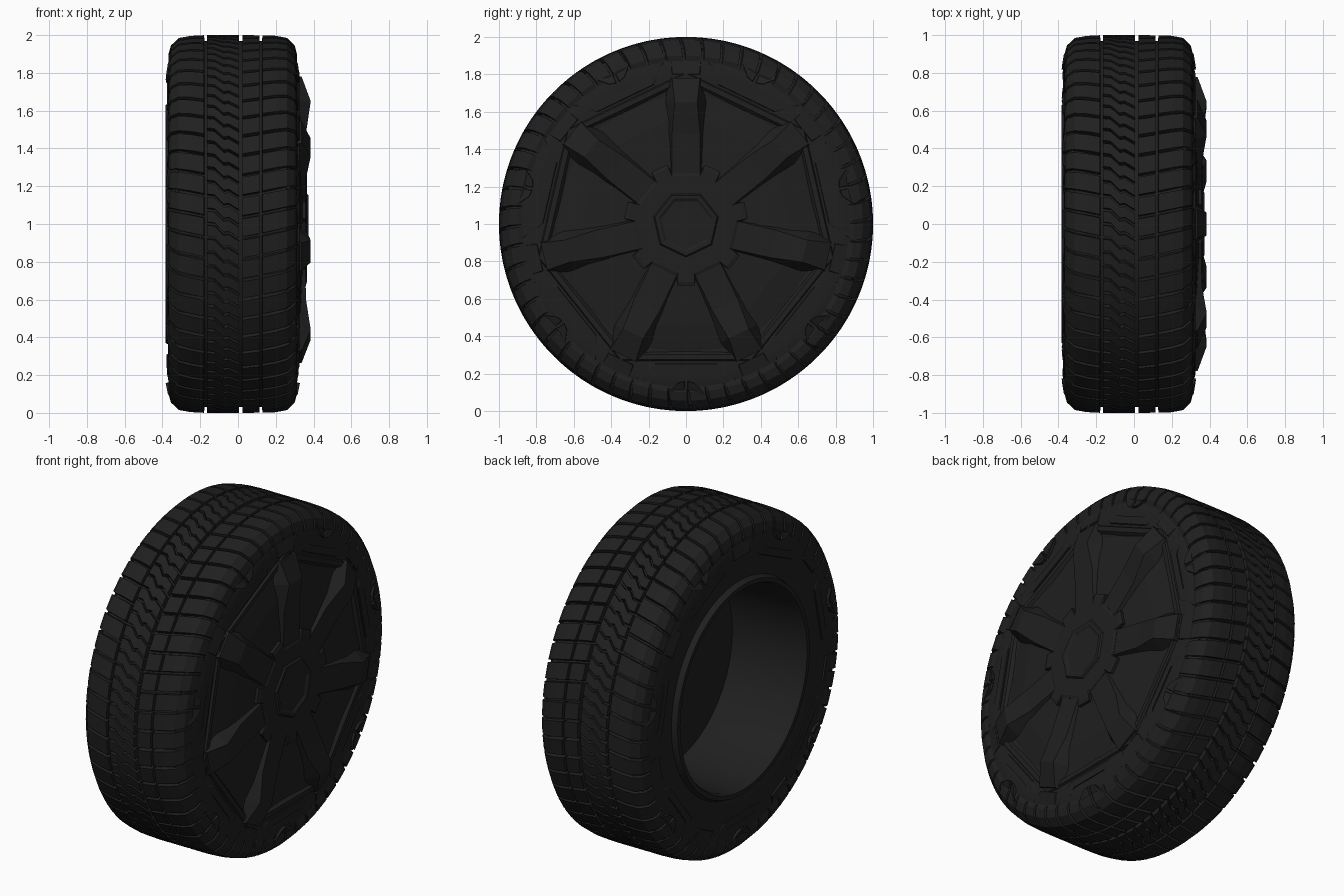
import bpy, bmesh
from math import sin, cos, pi, tau, hypot, radians

cube = bpy.data.objects.get("Cube")
if cube:
    bpy.data.objects.remove(cube)

black = bpy.data.materials.new("matte black")
black.use_nodes = True
black.diffuse_color = (0.014, 0.014, 0.014, 1)
shader = black.node_tree.nodes["Principled BSDF"]
shader.inputs["Base Color"].default_value = black.diffuse_color
shader.inputs["Roughness"].default_value = 0.8

SPOKES = [pi / 2 + k * tau / 7 for k in range(7)]
PANELS = [a + pi / 7 for a in SPOKES]
MIDDLE = -0.0275          # centre plane of the tyre


def place(x, r, a, u=0.0):
    """Point at axle position x, radius r on angle a, moved u sideways."""
    return (x, r * cos(a) - u * sin(a), 1 + r * sin(a) + u * cos(a))


def finish(name, bm, smooth=None):
    bmesh.ops.recalc_face_normals(bm, faces=bm.faces)
    mesh = bpy.data.meshes.new(name)
    bm.to_mesh(mesh)
    bm.free()
    mesh.materials.append(black)
    obj = bpy.data.objects.new(name, mesh)
    bpy.context.collection.objects.link(obj)
    if smooth:
        bpy.ops.object.select_all(action='DESELECT')
        obj.select_set(True)
        bpy.context.view_layer.objects.active = obj
        bpy.ops.object.shade_smooth_by_angle(angle=radians(smooth))
    return obj


def skin(bm, rings, close_ends=True):
    """Join a list of closed point rings into a solid."""
    rows = [[bm.verts.new(p) for p in ring] for ring in rings]
    for a, b in zip(rows, rows[1:]):
        for i in range(len(a)):
            j = (i + 1) % len(a)
            bm.faces.new((a[i], a[j], b[j], b[i]))
    if close_ends:
        bm.faces.new(rows[0])
        bm.faces.new(rows[-1])


def revolve(name, profile, sides, cap=False, smooth=None):
    """Turn an (x, radius) profile around the axle."""
    bm = bmesh.new()
    skin(bm, [[place(x, r, pi / 2 + i * tau / sides) for i in range(sides)]
              for x, r in profile], False)
    if cap:
        bm.verts.ensure_lookup_table()
        bm.faces.new(bm.verts[-sides:])
    return finish(name, bm, smooth)


# Tyre body: half section mirrored about its centre plane
WALL = [(0.64, 0.325), (0.70, 0.338), (0.82, 0.343), (0.92, 0.325), (0.968, 0.285)]


def wall(r):
    """Half width of the tyre at radius r."""
    for (r0, w0), (r1, w1) in zip(WALL, WALL[1:]):
        if r <= r1:
            return w0 + (w1 - w0) * (r - r0) / (r1 - r0)
    return WALL[-1][1]


section = [(MIDDLE - w, r) for r, w in WALL] + [(MIDDLE + w, r) for r, w in reversed(WALL)]
revolve("tyre_body", section, 112, smooth=30)

# Hollow wheel barrel with its bead lip, closed deep inside
revolve("wheel_barrel", [(-0.35, 0.645), (-0.385, 0.63), (-0.385, 0.605), (-0.365, 0.595),
                         (0.10, 0.585)], 84, cap=True, smooth=30)


# Tread: each block is a bar following a path of (x, radius, angle shift)
def tread_band(name, path, count, half, shift=0.0):
    bm = bmesh.new()
    for k in range(count):
        a = (k + shift) * tau / count
        rings = []
        for x, r, da in path:
            c, foot = a + da, half * 1.12
            inner_x = MIDDLE + (x - MIDDLE) * 0.97
            rings.append([place(x, r, c - half), place(x, r, c + half),
                          place(inner_x, r - 0.045, c + foot),
                          place(inner_x, r - 0.045, c - foot)])
        skin(bm, rings)
    return finish(name, bm)


tread_band("left_tread_blocks", [(-0.368, 0.90, -0.03), (-0.355, 0.945, -0.025),
                                 (-0.315, 0.985, -0.012), (-0.25, 0.997, 0),
                                 (-0.18, 1.0, 0.015)], 56, 0.047)
tread_band("zigzag_tread_ribs", [(-0.165, 1.0, -0.04), (-0.125, 1.0, -0.035),
                                 (-0.075, 1.0, 0.015), (-0.05, 1.0, 0.01),
                                 (0.005, 1.0, 0.045)], 84, 0.029)
tread_band("inner_tread_blocks", [(0.025, 1.0, 0.02), (0.115, 1.0, 0.004)], 56, 0.047)
tread_band("right_tread_blocks", [(0.13, 1.0, 0), (0.20, 0.997, -0.015),
                                  (0.26, 0.985, -0.028), (0.30, 0.945, -0.04),
                                  (0.312, 0.90, -0.045)], 56, 0.047)


# Raised sidewall shapes on both faces of the tyre
def sidewall_plates(name, outline, angles, height):
    bm = bmesh.new()
    for side in (1, -1):
        for a in angles:
            rings = []
            for lift, grow in ((-0.03, 1.0), (height * 0.4, 1.0), (height, 0.96)):
                mid_r = sum(r for u, r in outline) / len(outline)
                mid_u = sum(u for u, r in outline) / len(outline)
                ring = []
                for u, r in outline:
                    x = MIDDLE + side * (wall(hypot(u, r)) + lift)
                    ring.append(place(x, mid_r + (r - mid_r) * grow, a,
                                      mid_u + (u - mid_u) * grow))
                rings.append(ring)
            skin(bm, rings)
    return finish(name, bm)


def mirrored(half):
    return half + [(-u, r) for u, r in reversed(half)]


sidewall_plates("sidewall_blocks", mirrored([(0.075, 0.80), (0.09, 0.94)]), SPOKES, 0.010)
sidewall_plates("sidewall_brackets",
                mirrored([(0.17, 0.745), (0.30, 0.86), (0.27, 0.89), (0.13, 0.79)]),
                PANELS, 0.007)
lug = [(0.008, 0.84), (0.045, 0.85), (0.095, 0.90), (0.085, 0.955), (0.008, 0.97)]
sidewall_plates("right_lug_halves", lug, PANELS, 0.016)
sidewall_plates("left_lug_halves", [(-u, r) for u, r in lug], PANELS, 0.016)

# Seven-sided wheel cover with recessed panels and a raised rim
revolve("wheel_cover", [(0.29, 0.825), (0.325, 0.805), (0.325, 0.775), (0.305, 0.755),
                        (0.31, 0.73), (0.33, 0.60), (0.345, 0.28)], 7, cap=True)

# Spokes: wedge bars rising towards the outside and dropping at the tip
bm = bmesh.new()
for a in SPOKES:
    skin(bm, [[place(0.29, r, a, -base), place(0.29, r, a, base),
               place(top, r, a, flat), place(top, r, a, -flat)]
              for r, base, flat, top in [(0.22, 0.10, 0.075, 0.355), (0.48, 0.115, 0.075, 0.36),
                                         (0.65, 0.125, 0.06, 0.385), (0.78, 0.085, 0.075, 0.337)]])
finish("spokes", bm)

# Hub plate with a tab over every panel
bm = bmesh.new()
rings = []
for x, grow in ((0.32, 1.03), (0.358, 1.03), (0.364, 0.97)):
    ring = []
    for s, p in zip(SPOKES, PANELS):
        ring += [place(x, 0.265 * grow, s, u) for u in (-0.075, 0.075)]
        ring += [place(x, 0.32 * grow, p, u) for u in (-0.045, 0.045)]
    rings.append(ring)
skin(bm, rings)
finish("hub_plate", bm)

# Seven-sided centre cap with a dished middle
cap = revolve("centre_cap", [(0.355, 0.185), (0.374, 0.17), (0.374, 0.15),
                             (0.366, 0.135)], 7, cap=True)
for v in cap.data.vertices:      # turn the corners towards the panels
    y, z = v.co.y, v.co.z - 1
    v.co.y, v.co.z = y * cos(pi / 7) - z * sin(pi / 7), 1 + y * sin(pi / 7) + z * cos(pi / 7)
